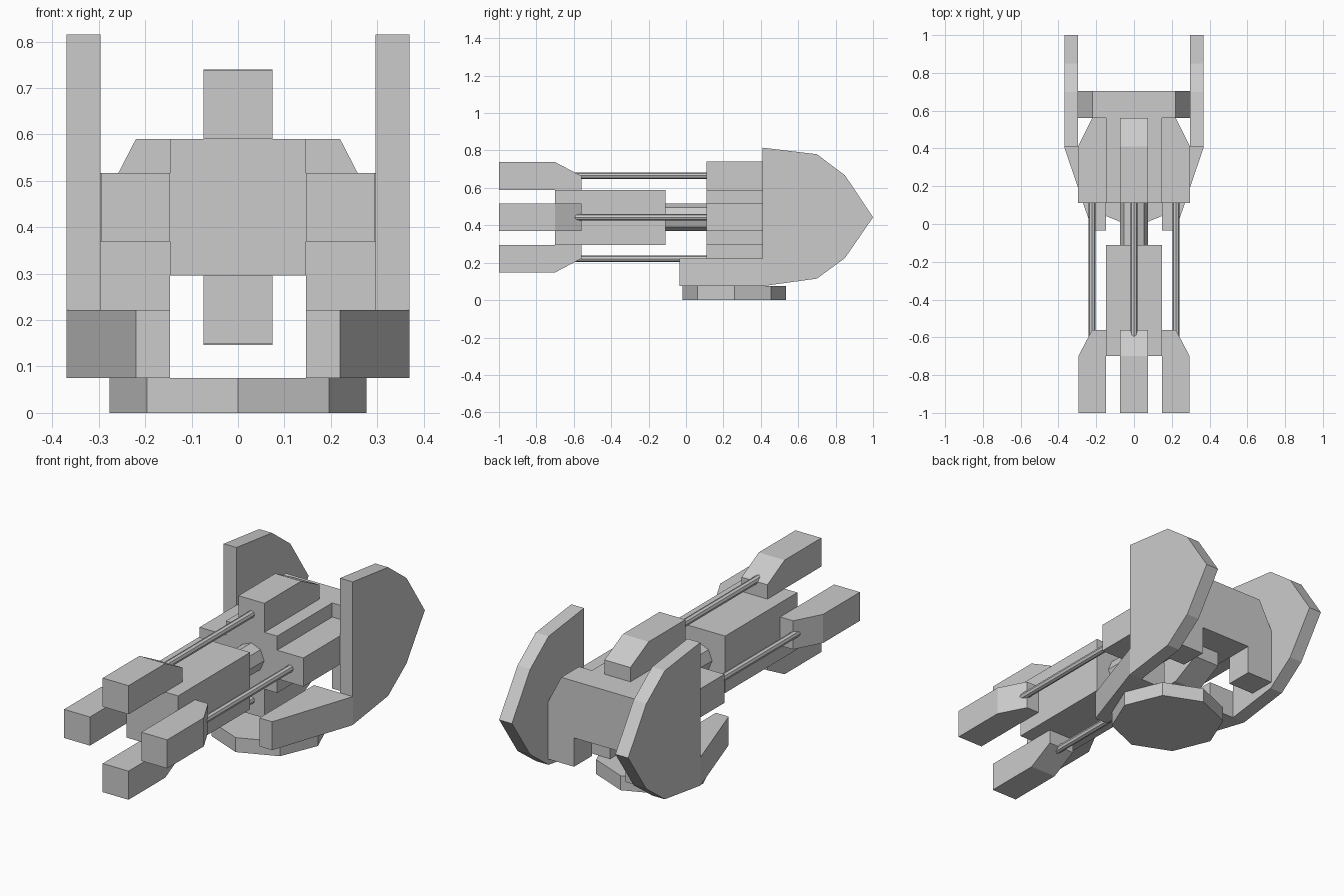
import bpy
import bmesh
import math
from mathutils import Matrix, Vector

cube = bpy.data.objects.get("Cube")
if cube:
    bpy.data.objects.remove(cube, do_unlink=True)

grey = bpy.data.materials.new("hull grey")
grey.use_nodes = True
colour = (0.6, 0.6, 0.6, 1)
grey.diffuse_color = colour
grey.node_tree.nodes["Principled BSDF"].inputs["Base Color"].default_value = colour

AXIS_Z = 0.443  # height of the long centre line


def finish(name, bm):
    bmesh.ops.recalc_face_normals(bm, faces=bm.faces)
    mesh = bpy.data.meshes.new(name)
    bm.to_mesh(mesh)
    bm.free()
    mesh.materials.append(grey)
    obj = bpy.data.objects.new(name, mesh)
    bpy.context.collection.objects.link(obj)
    return obj


def prism(name, outline, low, high, place, turn=None):
    """Extrude a 2D outline from low to high; place maps (a, b, depth) to x, y, z."""
    bm = bmesh.new()
    base = bm.faces.new([bm.verts.new(place(a, b, low)) for a, b in outline])
    grown = bmesh.ops.extrude_face_region(bm, geom=[base])["geom"]
    shift = Vector(place(0, 0, high)) - Vector(place(0, 0, low))
    bmesh.ops.translate(bm, vec=shift, verts=[v for v in grown if isinstance(v, bmesh.types.BMVert)])
    if turn:
        bm.transform(turn)
    return finish(name, bm)


def along_x(a, b, d):
    return (d, a, b)


def along_y(a, b, d):
    return (a, d, b)


def along_z(a, b, d):
    return (a, b, d)


def box(name, x, y, z):
    corners = [(-x, z[0]), (x, z[0]), (x, z[1]), (-x, z[1])]
    return prism(name, corners, y[0], y[1], along_y)


def cylinder(name, radius, depth, sides, matrix):
    bm = bmesh.new()
    bmesh.ops.create_cone(bm, cap_ends=True, segments=sides, radius1=radius,
                          radius2=radius, depth=depth, matrix=matrix)
    return finish(name, bm)


# Central hulls and the shaft joining them
box("front_core", 0.147, (-0.70, -0.11), (0.296, 0.59))
box("rear_core", 0.147, (0.11, 0.56), (0.296, 0.59))
lie_down = Matrix.Rotation(math.pi / 2, 4, 'X')
cylinder("core_shaft", 0.073, 0.24, 8, Matrix.Translation((0, 0, AXIS_Z)) @ lie_down)

# Prongs, rear blocks and rods repeat in four directions round the centre line
prong = [(-1, 0.147), (-1, 0.295), (-0.70, 0.295), (-0.56, 0.221), (-0.56, 0.147)]
block = [(0.11, 0.147), (0.11, 0.297), (0.41, 0.297), (0.56, 0.221), (0.56, 0.147)]
for i, side in enumerate(("top", "left", "bottom", "right")):
    turn = Matrix.Translation((0, 0, AXIS_Z)) @ Matrix.Rotation(i * math.pi / 2, 4, 'Y')
    prism(side + "_prong", prong, -0.074, 0.074, along_x, turn)
    prism(side + "_rear_block", block, -0.074, 0.074, along_x, turn)
    cylinder(side + "_rod", 0.018, 0.72, 8,
             turn @ Matrix.Translation((0, -0.24, 0.222)) @ lie_down)

# Rear bridge with sloped shoulders and two legs
half = [(0.22, 0.59), (0.296, 0.443), (0.296, 0.147), (0.147, 0.147), (0.147, 0.296)]
bridge = half + [(-x, z) for x, z in reversed(half)]
prism("rear_bridge", bridge, 0.56, 0.705, along_y)

# Side fins and the lower arms reaching forward from them
fin = [(0.41, 0.075), (0.41, 0.815), (0.70, 0.78), (0.85, 0.667),
       (1, 0.443), (0.85, 0.225), (0.70, 0.115)]
arm = [(0.147, -0.035), (0.22, -0.035), (0.37, 0.41), (0.147, 0.41)]
for side, s in (("left", 1), ("right", -1)):
    prism(side + "_fin", fin, s * 0.296, s * 0.369, along_x)
    prism(side + "_arm", [(s * x, y) for x, y in arm], 0.075, 0.222, along_z)

# Octagonal base disc
cylinder("base_disc", 0.277, 0.075, 8, Matrix.Translation((0, 0.258, 0.0375))
         @ Matrix.Rotation(math.pi / 2, 4, 'Z'))
